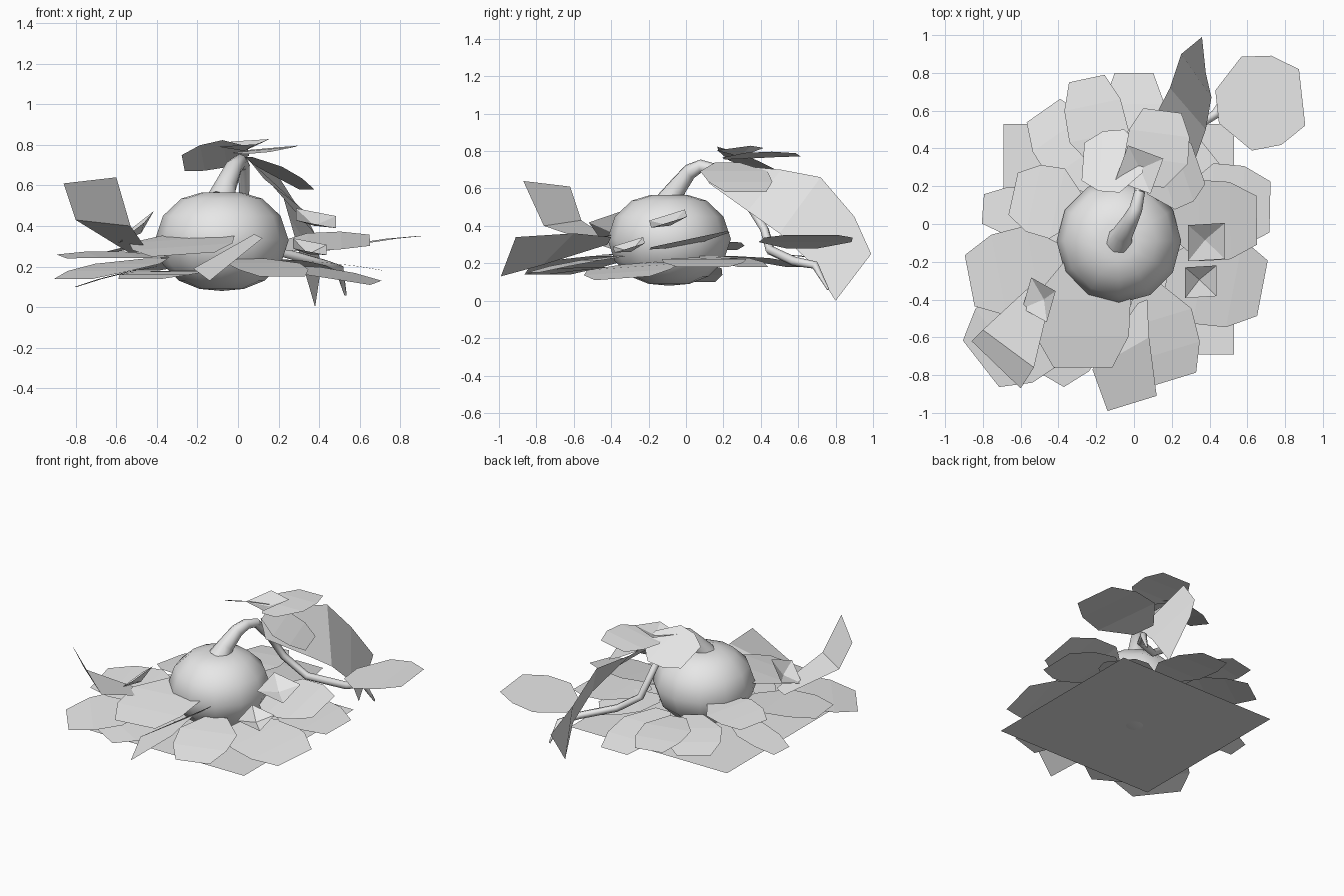
import bpy
import bmesh
import math
from mathutils import Matrix, Vector

cube = bpy.data.objects.get("Cube")
if cube:
    bpy.data.objects.remove(cube, do_unlink=True)

# One plain clay colour for everything
clay = bpy.data.materials.new("plain_grey")
clay.use_nodes = True
clay.diffuse_color = (0.8, 0.8, 0.8, 1)
clay.node_tree.nodes["Principled BSDF"].inputs["Base Color"].default_value = clay.diffuse_color


def add_object(name, data):
    """Link a mesh or curve to the scene with the shared material."""
    obj = bpy.data.objects.new(name, data)
    bpy.context.scene.collection.objects.link(obj)
    data.materials.append(clay)
    return obj


def mesh_object(name, bm, smooth=False):
    mesh = bpy.data.meshes.new(name)
    for face in bm.faces:
        face.smooth = smooth
    bm.normal_update()
    bm.to_mesh(mesh)
    bm.free()
    return add_object(name, mesh)


def strip(name, left_edge, right_edge):
    """Sheet of quads spanning two edges, oriented left to right."""
    bm = bmesh.new()
    lefts = [bm.verts.new(p) for p in left_edge]
    rights = [bm.verts.new(p) for p in right_edge]
    for i in range(len(lefts) - 1):
        bm.faces.new((lefts[i], rights[i], rights[i + 1], lefts[i + 1]))
    return mesh_object(name, bm)


def leaf(name, base, tip, width, roll=0, curl=0.01):
    """Angular leaf from base to tip; roll lifts its right side, curl arches it."""
    base, tip = Vector(base), Vector(tip)
    axis = (tip - base).normalized()
    side = axis.cross(Vector((0, 0, 1))).normalized()
    up = side.cross(axis)
    angle = math.radians(roll)
    across = side * math.cos(angle) + up * math.sin(angle)
    normal = across.cross(axis)
    lefts, rights = [], []
    for t, spread in ((0, 0.35), (0.35, 1), (0.7, 0.95), (1, 0.6)):
        centre = base.lerp(tip, t) + normal * curl * 4 * t * (1 - t)
        lefts.append(centre - across * width * spread / 2)
        rights.append(centre + across * width * spread / 2)
    return strip(name, lefts, rights)


def tube(name, points, radii, sides):
    """Tapering tube swept along a path."""
    curve = bpy.data.curves.new(name, "CURVE")
    curve.dimensions = "3D"
    curve.bevel_depth = 1
    curve.bevel_resolution = sides
    curve.use_fill_caps = True
    spline = curve.splines.new("POLY")
    spline.points.add(len(points) - 1)
    for point, place, radius in zip(spline.points, points, radii):
        point.co = (*place, 1)
        point.radius = radius
    spline.use_smooth = True
    return add_object(name, curve)


def blossom(name, centre, size, slope_x, slope_y, spin=0):
    """Square four-sided cup with a sunken middle."""
    bm = bmesh.new()
    bmesh.ops.create_cone(bm, segments=4, radius1=size * math.sqrt(0.5), radius2=0,
                          depth=0.04, cap_ends=False)
    turn = Matrix.Rotation(math.radians(45 + spin), 4, "Z")
    tilt = Matrix.Rotation(slope_y, 4, "X") @ Matrix.Rotation(-slope_x, 4, "Y")
    flip = Matrix.Scale(-1, 4, (0, 0, 1))
    bmesh.ops.transform(bm, matrix=Matrix.Translation(centre) @ tilt @ turn @ flip, verts=bm.verts)
    bmesh.ops.reverse_faces(bm, faces=bm.faces)
    return mesh_object(name, bm)


# Square ground sheet
bm = bmesh.new()
bmesh.ops.create_grid(bm, x_segments=1, y_segments=1, size=0.61)
bmesh.ops.translate(bm, verts=bm.verts, vec=(-0.08, -0.08, 0.085))
mesh_object("ground_sheet", bm)

# Pumpkin body: a lathed profile with twelve sides
bm = bmesh.new()
profile = [(0, 0.08), (0.11, 0.09), (0.21, 0.13), (0.29, 0.21), (0.33, 0.33),
           (0.29, 0.45), (0.2, 0.535), (0.1, 0.565), (0, 0.56)]
ring = [bm.verts.new((r, 0, z)) for r, z in profile]
edges = [bm.edges.new(pair) for pair in zip(ring, ring[1:])]
bmesh.ops.spin(bm, geom=ring + edges, cent=(0, 0, 0), axis=(0, 0, 1),
               angle=math.tau, steps=12)
bmesh.ops.remove_doubles(bm, verts=bm.verts, dist=0.001)
bmesh.ops.recalc_face_normals(bm, faces=bm.faces)
bmesh.ops.translate(bm, verts=bm.verts, vec=(-0.08, -0.09, 0))
mesh_object("pumpkin_body", bm, smooth=True)

# Stem and trailing vine
tube("stem", [(-0.08, -0.09, 0.53), (-0.06, -0.05, 0.6), (-0.02, 0.02, 0.69),
              (0.01, 0.08, 0.72), (0.03, 0.17, 0.7)],
     [0.075, 0.055, 0.043, 0.035, 0.028], 2)
tube("vine", [(0.03, 0.16, 0.7), (0.03, 0.32, 0.54), (0.06, 0.42, 0.38), (0.22, 0.45, 0.27),
              (0.43, 0.58, 0.21), (0.5, 0.69, 0.19), (0.53, 0.76, 0.06)],
     [0.028, 0.025, 0.025, 0.025, 0.025, 0.022, 0.006], 1)

# Large leaf hanging over the vine
strip("hanging_leaf",
      [(0.05, 0.18, 0.73), (0.08, 0.51, 0.7), (0.19, 0.72, 0.66), (0.25, 0.9, 0.45), (0.36, 0.99, 0.25)],
      [(0.13, 0.12, 0.63), (0.32, 0.33, 0.48), (0.38, 0.5, 0.36), (0.41, 0.67, 0.2), (0.38, 0.8, 0)])

# Canopy leaves at the top of the stem
leaf("canopy_leaf_right", (0.05, 0.33, 0.77), (-0.27, 0.33, 0.71), 0.36, -22)
leaf("canopy_leaf_back", (0.1, 0.2, 0.76), (0.15, 0.6, 0.78), 0.34, 5)
leaf("canopy_leaf_left", (0.05, 0.22, 0.74), (0.34, 0.32, 0.58), 0.38)

# Leaf at the far end of the vine
leaf("vine_end_leaf", (0.44, 0.62, 0.28), (0.89, 0.67, 0.35), 0.5)

# Ground leaves along the back
leaf("back_leaf_upper", (-0.15, 0.3, 0.25), (-0.25, 0.77, 0.22), 0.32)
leaf("back_leaf_middle", (0, 0.25, 0.24), (0, 0.8, 0.16), 0.34)
leaf("back_leaf_corner", (-0.2, 0.2, 0.24), (-0.48, 0.6, 0.18), 0.36)

# Ground leaves on the right side
leaf("right_leaf_upper", (-0.28, 0.08, 0.32), (-0.64, 0.16, 0.27), 0.38)
leaf("right_leaf_outer", (-0.4, 0.05, 0.2), (-0.8, 0.08, 0.1), 0.26)
leaf("right_leaf_wide", (-0.35, -0.2, 0.25), (-0.87, -0.3, 0.25), 0.46, 4)
leaf("right_leaf_corner", (-0.4, -0.42, 0.24), (-0.81, -0.74, 0.14), 0.52)
leaf("right_leaf_low", (-0.25, -0.4, 0.18), (-0.48, -0.8, 0.14), 0.42)

# Curled leaf rising at the front right
strip("curled_leaf",
      [(-0.44, -0.38, 0.27), (-0.53, -0.76, 0.4), (-0.6, -0.87, 0.64)],
      [(-0.54, -0.32, 0.27), (-0.8, -0.56, 0.43), (-0.86, -0.62, 0.61)])

# Ground leaves along the front
leaf("front_leaf_wide", (-0.28, -0.2, 0.36), (-0.27, -0.76, 0.26), 0.52, -4)
strip("front_leaf_twisted",
      [(0.07, -0.4, 0.34), (0.08, -0.6, 0.36), (0.12, -0.91, 0.34)],
      [(0.02, -0.42, 0.3), (-0.22, -0.77, 0.19), (-0.14, -0.99, 0.13)])
leaf("front_leaf_left", (0.07, -0.33, 0.24), (0.22, -0.82, 0.15), 0.38)

# Ground leaves on the left side
leaf("left_leaf_low", (0.18, -0.25, 0.2), (0.68, -0.34, 0.12), 0.5, -4)
leaf("left_leaf_upper", (0.18, 0.02, 0.3), (0.65, 0.02, 0.33), 0.44, -12)
leaf("left_leaf_outer", (0.25, 0.1, 0.23), (0.72, 0.09, 0.18), 0.45)
leaf("left_leaf_back", (0.12, 0.12, 0.24), (0.42, 0.36, 0.18), 0.34)

# Small cup blossoms
blossom("blossom_top", (0.03, 0.29, 0.79), 0.2, 0.1, 0.1, -20)
blossom("blossom_left_upper", (0.38, -0.09, 0.42), 0.2, -0.2, 0.3)
blossom("blossom_left_lower", (0.35, -0.3, 0.28), 0.17, -0.2, 0.3)
blossom("blossom_right", (-0.49, -0.4, 0.38), 0.18, 0.7, 0.1, -20)
